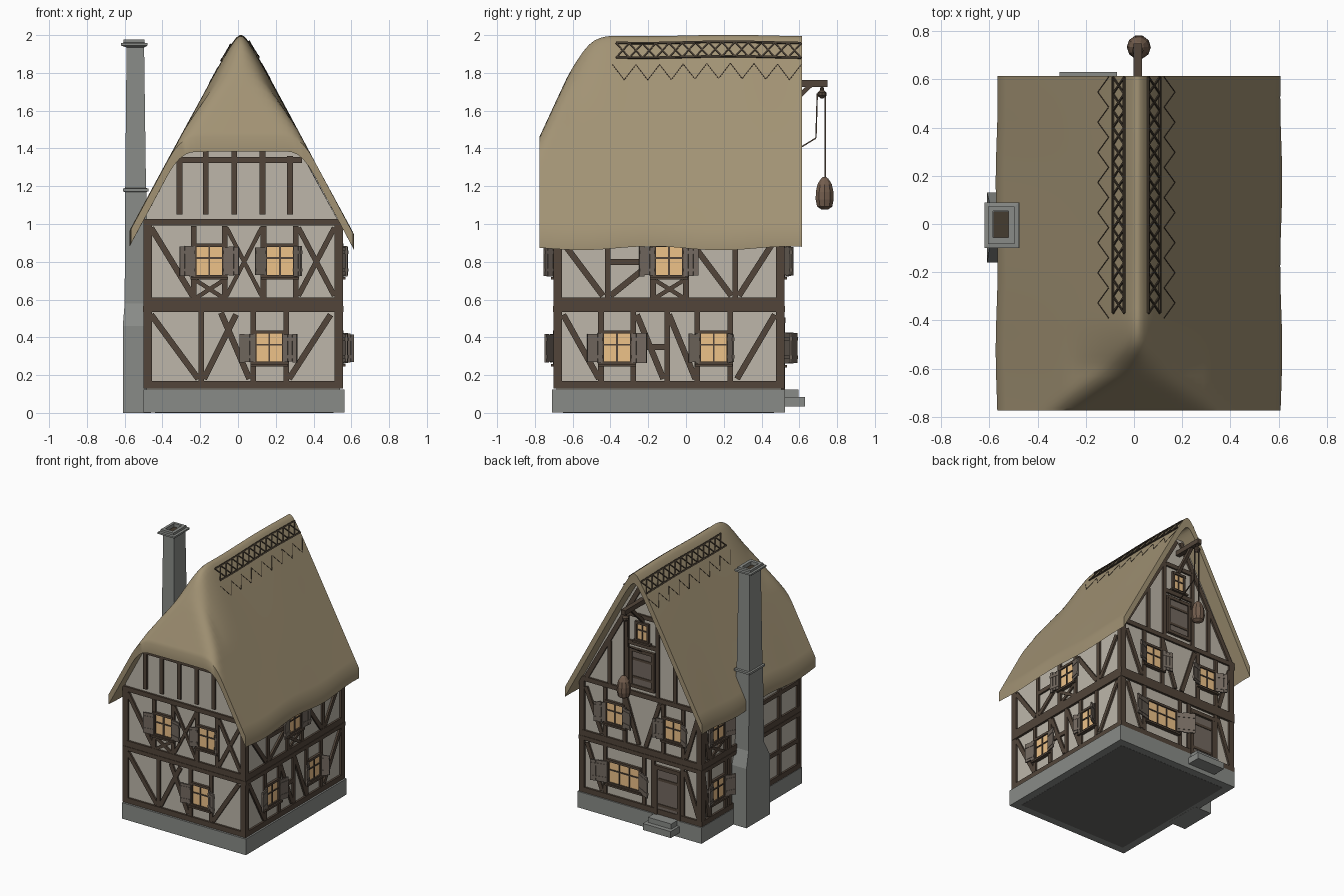
import bpy, bmesh, math, random
from mathutils import Vector as V

if "Cube" in bpy.data.objects:
    bpy.data.objects.remove(bpy.data.objects["Cube"])
random.seed(4)
COL = {'wall': (.51, .47, .40), 'timber': (.085, .06, .042), 'thatch': (.36, .29, .175), 'glass': (.85, .54, .25),
       'shutter': (.17, .14, .115), 'stone': (.25, .26, .245), 'dark': (.13, .13, .125), 'sack': (.17, .11, .075),
       'twig': (.06, .045, .03)}
MAT = {}
for k, c in COL.items():
    MAT[k] = bpy.data.materials.new(k)
    MAT[k].diffuse_color = (*c, 1)
PARTS = {}


def part(name, mat):
    if name not in PARTS:
        PARTS[name] = (bmesh.new(), mat)
    return PARTS[name][0]


def box(bm, c, a, b, d):
    """Box from a centre and three half-axis vectors."""
    v = [bm.verts.new(c + a * i + b * j + d * k) for i in (-1, 1) for j in (-1, 1) for k in (-1, 1)]
    for f in ((0, 1, 3, 2), (4, 6, 7, 5), (0, 4, 5, 1), (2, 3, 7, 6), (0, 2, 6, 4), (1, 5, 7, 3)):
        bm.faces.new([v[i] for i in f])


def block(bm, x0, x1, y0, y1, z0, z1):
    box(bm, V((x0 + x1, y0 + y1, z0 + z1)) / 2, V(((x1 - x0) / 2, 0, 0)), V((0, (y1 - y0) / 2, 0)), V((0, 0, (z1 - z0) / 2)))


def stick(bm, p, q, w, up=V((0, 0, 1)), h=None):
    d = (q - p) / 2
    s = d.cross(up).normalized()
    n = s.cross(d).normalized()
    box(bm, (p + q) / 2, d, s * w / 2, n * (h or w) / 2)


def loft(bm, rings):
    rows = [[bm.verts.new(p) for p in r] for r in rings]
    n = len(rows[0])
    for a, b in zip(rows, rows[1:]):
        for i in range(n):
            bm.faces.new((a[i], a[(i + 1) % n], b[(i + 1) % n], b[i]))
    bm.faces.new(rows[0])
    bm.faces.new(rows[-1])


def lathe(bm, x, y, prof, n=10):
    loft(bm, [[(x + r * math.cos(t * math.tau / n), y + r * math.sin(t * math.tau / n), z) for t in range(n)] for r, z in prof])


# plinth with dark underside, door steps
bm = part('stone_plinth', 'stone')
block(bm, -.50, .565, -.71, .525, 0.001, .125)
block(part('floor_underside', 'dark'), -.44, .505, -.65, .465, 0, .05)
bm = part('door_steps', 'stone')
block(bm, -.31, -.07, .5, .63, .035, .085)
block(bm, -.29, -.09, .5, .595, .085, .125)

# plastered body following the roof underside
X0 = .015
bm = part('plaster_walls', 'wall')
for s in (-1, 1):
    e = .54 if s > 0 else -.485
    top = 1.0 if s > 0 else 1.055
    for p in ((e, -.685, .12), (e, .505, .12), (e, -.685, top), (e, .505, top), (X0 + s * .26, -.685, 1.485),
              (X0 + s * .2, .505, 1.605), (X0 + s * .05, .505, 1.865), (X0 + s * .05, -.42, 1.86)):
        bm.verts.new(p)
bmesh.ops.convex_hull(bm, input=bm.verts[:])

# wall faces: origin, along, outward
FACE = {'front': (V((0, -.685, 0)), V((1, 0, 0)), V((0, -1, 0))), 'back': (V((0, .505, 0)), V((1, 0, 0)), V((0, 1, 0))),
        'right': (V((.54, 0, 0)), V((0, 1, 0)), V((1, 0, 0))), 'left': (V((-.485, 0, 0)), V((0, 1, 0)), V((-1, 0, 0)))}
Z = V((0, 0, 1))


def beam(f, u0, v0, u1, v1, w=.032, d=.014, name='timbers', mat='timber'):
    o, u, n = FACE[f]
    off = o + n * (d - .01) / 2
    stick(part(f + '_' + name, mat), off + u * u0 + Z * v0, off + u * u1 + Z * v1, w, n, d + .01)


def post(f, us, v0, v1, w=.03):
    for u in us:
        beam(f, u, v0, u, v1, w)


def cross(f, u0, v0, u1, v1, w=.022):
    beam(f, u0, v0, u1, v1, w, .012)
    beam(f, u0, v1, u1, v0, w, .013)


def shutter(f, hinge, side, v, w, h, ang):
    o, u, n = FACE[f]
    d = u * side * math.cos(ang) + n * math.sin(ang)
    m = d.cross(Z)
    c = o + u * hinge + n * .019 + Z * v + d * w / 2
    bm = part(f + '_shutters', 'shutter')
    for i in (-1, 0, 1):
        box(bm, c + d * i * w / 3, d * w / 6.3, Z * (h / 2 + random.uniform(-.006, .004)), m * .005)
    for k in (-.3, .3):
        box(part(f + '_shutter_battens', 'shutter'), c + Z * h * k, d * w * .48, Z * .009, m * .008)


def window(f, u, v=.805, w=.14, h=.15, bars=1, sw=.083, angs=(.18, .22)):
    beam(f, u - w / 2, v, u + w / 2, v, h, .008, 'window_panes', 'glass')
    for s in (-1, 1):
        beam(f, u + s * (w / 2 + .006), v - h / 2 - .012, u + s * (w / 2 + .006), v + h / 2 + .012, .016, .018, 'window_frames')
        beam(f, u - w / 2 - .014, v + s * (h / 2 + .008), u + w / 2 + .014, v + s * (h / 2 + .008), .018, .019, 'window_frames')
    beam(f, u - w / 2 - .03, v - h / 2 - .018, u + w / 2 + .03, v - h / 2 - .018, .014, .03, 'window_sills')
    for i in range(bars):
        x = u - w / 2 + w * (i + 1) / (bars + 1)
        beam(f, x, v - h / 2, x, v + h / 2, .009, .014, 'window_bars')
    beam(f, u - w / 2, v + h * .1, u + w / 2, v + h * .1, .009, .014, 'window_bars')
    for s, a in zip((-1, 1), angs):
        if sw:
            shutter(f, u + s * (w / 2 + .006), s, v - .002, sw, h + .005, a)


# main frame on every side
for f in FACE:
    a, b = (-.5, .555) if f in ('front', 'back') else (-.7, .52)
    beam(f, a, .148, b, .148, .04, .015)
    beam(f, a, .588, b, .588, .045, .015)
    beam(f, a, .55, b, .55, .03, .018)
    beam(f, a, 1.01 if f in ('front', 'back') else .985, b, 1.01 if f in ('front', 'back') else .985, .035, .015)
    post(f, (a + .022, b - .022), .13, 1.0, .045)

# front side
f = 'front'
post(f, (-.195, .08, .255), .17, .54)
for q in ((-.46, .52, -.21, .18), (-.01, .52, -.18, .18), (-.09, .53, .06, .18), (.49, .52, .27, .18),
          (-.46, .98, -.24, .62)):
    beam(f, *q)
window(f, .165, .345, angs=(.15, .5))
post(f, (-.235, -.07, .135, .305), .61, .99)
cross(f, -.06, .62, .125, .98)
cross(f, .32, .62, .51, .98, .028)
cross(f, -.22, .61, -.08, .70)
window(f, -.152)
window(f, .222, angs=(.4, .9), sw=.06)
post(f, (-.31, -.17, -.02, .13, .275), 1.05, 1.36)
post(f, (-.17, -.02, .13), 1.34, 1.46)
beam(f, -.31, 1.34, .34, 1.34)

# right side
f = 'right'
post(f, (-.45, -.28, -.10, .06, .235), .17, .54)
for q in ((-.65, .52, -.46, .18), (-.26, .52, -.12, .18), (-.09, .52, .05, .18), (.47, .52, .27, .18), (-.28, .35, -.1, .35),
          (-.65, .9, -.44, .62), (-.2, .78, -.4, .62), (.03, .9, .24, .62), (.46, .9, .28, .62), (-.41, .80, -.18, .80)):
    beam(f, *q)
window(f, -.365, .345)
window(f, .147, .345, angs=(.3, 1.1), sw=.06)
post(f, (-.415, -.175, .0, .26), .61, .98)
cross(f, -.16, .61, -.015, .70)
window(f, -.09)

# left side, either side of the chimney
f = 'left'
post(f, (-.44, -.2, .17, .22, .41), .17, .98)
for q in ((-.67, .35, -.2, .35), (-.67, .8, -.2, .8), (.43, .18, .49, .52), (.43, .62, .49, .95)):
    beam(f, *q)
for v in (.345, .805):
    window(f, .315, v, angs=(.5, .3))
cross(f, .24, .61, .4, .7)

# back side with door, wide window, loft door and attic window
f = 'back'
post(f, (-.33, -.08, .0, .335), .17, .54)
beam(f, .49, .52, .36, .18)
beam(f, -.47, .18, -.35, .52)
window(f, .17, .345, .26, .16, 2, .13, (.5, .25))
beam(f, -.205, .125, -.205, .47, .18, .01, 'door', 'shutter')
for u in (-.305, -.105):
    beam(f, u, .125, u, .50, .025, .02, 'door_frame')
beam(f, -.315, .49, -.095, .49, .03, .021, 'door_frame')
for v in (.2, .4):
    beam(f, -.285, v, -.125, v, .02, .015, 'door_straps')
post(f, (-.335, -.165, .165, .335), .61, .99)
window(f, .25, angs=(.25, .4))
window(f, -.25, angs=(.5, .3))
beam(f, .5, .95, .36, .62)
beam(f, -.46, .95, -.36, .62)
for s in (-1, 1):
    beam(f, X0 + s * .15, .98, X0 + s * .03, .62)
    beam(f, X0 + s * .49, 1.01, X0 + s * .02, 1.84, .035)
    post(f, (X0 + s * .13,), 1.02, 1.62)
    post(f, (X0 + s * .28,), 1.02, 1.36)
    beam(f, X0 + s * .095, 1.06, X0 + s * .095, 1.36, .025, .02, 'loft_door_frame')
beam(f, X0, 1.08, X0, 1.34, .17, .012, 'loft_door', 'shutter')
for v in (1.07, 1.35):
    beam(f, X0 - .108, v, X0 + .108, v, .025, .021, 'loft_door_frame')
for v in (1.14, 1.28):
    beam(f, X0 - .08, v, X0 + .08, v, .018, .017, 'loft_door_straps')
beam(f, -.12, 1.40, .15, 1.40)
beam(f, -.10, 1.62, .13, 1.62)
window(f, X0, 1.50, .09, .12, sw=0)


# half-hipped thatched roof, ridge sagging towards the hip
def roof(x, y):
    sag = min(max(-.38 - y, 0) ** 2 * 2.4, .11) * max(0, 1 - abs(x - X0) / .3)
    a = 2.063 - 1.865 * math.hypot(x - X0, .035) - sag
    b = 1.46 + (y + .775) * 2.15
    h = max(.13 - abs(a - b), 0) / .13
    return min(a, b) - h * h * .0325 + .004 * math.sin(y * 7) * math.sin(x * 5 + 1)


N, M = 44, 40
bm = part('thatched_roof', 'thatch')
rows = []
for j in range(M + 1):
    y = -.775 + 1.39 * (j / M) ** 1.3
    xs = []
    for i in range(N + 1):
        t = 2 * i / N - 1
        xs.append(X0 + math.copysign(abs(t) ** 1.3, t) * ((.596 if t > 0 else .585) + .004 * math.sin(9 * y)))
    rows.append([bm.verts.new((x, y, roof(x, y))) for x in xs] + [bm.verts.new((x, y, roof(x, y) - .078)) for x in xs[::-1]])
L = 2 * N + 2
for a, b in zip(rows, rows[1:]):
    for i in range(L):
        bm.faces.new((a[i], a[(i + 1) % L], b[(i + 1) % L], b[i]))
for r in (rows[0], rows[-1]):
    for i in range(N):
        bm.faces.new((r[i], r[i + 1], r[L - 2 - i], r[L - 1 - i]))

# ridge lattice and zigzag stitching
for s in (-1, 1):
    nrm = V((s * .88, 0, .48))

    def rp(dx, y, lift=.002):
        return V((X0 - .005 + s * dx, y, roof(X0 - .005 + s * dx, y))) + nrm * lift
    bm = part('ridge_lattice', 'twig')
    step = .98 / 14
    for i in range(14):
        y0, y1 = -.37 + i * step, -.37 + (i + 1) * step
        for p, q in ((.048, .048), (.095, .095), (.048, .095), (.095, .048)):
            stick(bm, rp(p, y0), rp(q, y1), .011 if p == q else .008, nrm)
    bm = part('thatch_stitching', 'twig')
    for i in range(16):
        stick(bm, rp((.115, .16)[i % 2], -.39 + i * .0625, 0), rp((.16, .115)[i % 2], -.39 + (i + 1) * .0625, 0), .004, nrm)

# chimney
CH = [(0, -.61, -.46, -.16, .13), (.46, -.61, -.46, -.16, .13), (.58, -.60, -.47, -.10, .09), (1.17, -.598, -.485, -.09, .08),
      (1.172, -.61, -.475, -.10, .09), (1.188, -.61, -.475, -.10, .09), (1.19, -.597, -.487, -.085, .075),
      (1.935, -.59, -.497, -.075, .065), (1.945, -.62, -.478, -.10, .09), (1.958, -.62, -.478, -.10, .09),
      (1.96, -.605, -.495, -.083, .073), (1.977, -.605, -.495, -.083, .073), (1.977, -.585, -.52, -.057, .053),
      (1.93, -.585, -.52, -.057, .053)]
loft(part('chimney', 'stone'), [[(a, c, z), (b, c, z), (b, d, z), (a, d, z)] for z, a, b, c, d in CH])
block(part('chimney_flue', 'twig'), -.584, -.521, -.056, .052, 1.92, 1.95)

# hoist beam, pulley, rope and sack
bm = part('hoist_beam', 'timber')
block(bm, X0 - .018, X0 + .018, .48, .75, 1.725, 1.762)
stick(bm, V((X0, .5, 1.58)), V((X0, .66, 1.735)), .024, V((1, 0, 0)))
lathe(part('pulley', 'timber'), X0, .72, ((.008, 1.735), (.01, 1.71), (.024, 1.695), (.024, 1.68), (.008, 1.665)), 8)
bm = part('hoist_rope', 'timber')
for p, q in (((.737, 1.69), (.737, 1.23)), ((.695, 1.69), (.688, 1.455)), ((.688, 1.455), (.5, 1.34))):
    stick(bm, V((X0, *p)), V((X0, *q)), .007, V((1, 0, 0)))
lathe(part('hanging_sack', 'sack'), X0 + .005, .734,
      ((.02, 1.078), (.042, 1.092), (.05, 1.13), (.049, 1.17), (.04, 1.21), (.022, 1.238), (.008, 1.25)), 10)

# turn every part into an object
for name, (bm, mat) in PARTS.items():
    bmesh.ops.recalc_face_normals(bm, faces=bm.faces[:])
    me = bpy.data.meshes.new(name)
    bm.to_mesh(me)
    bm.free()
    me.materials.append(MAT[mat])
    ob = bpy.data.objects.new(name, me)
    bpy.context.collection.objects.link(ob)
    if name == 'thatched_roof':
        bpy.ops.object.select_all(action='DESELECT')
        ob.select_set(True)
        bpy.context.view_layer.objects.active = ob
        bpy.ops.object.shade_smooth_by_angle(angle=math.radians(40))

for m in bpy.data.materials:
    if m.users and not m.is_grease_pencil:
        m.use_nodes = True
        m.node_tree.nodes["Principled BSDF"].inputs["Base Color"].default_value = m.diffuse_color
